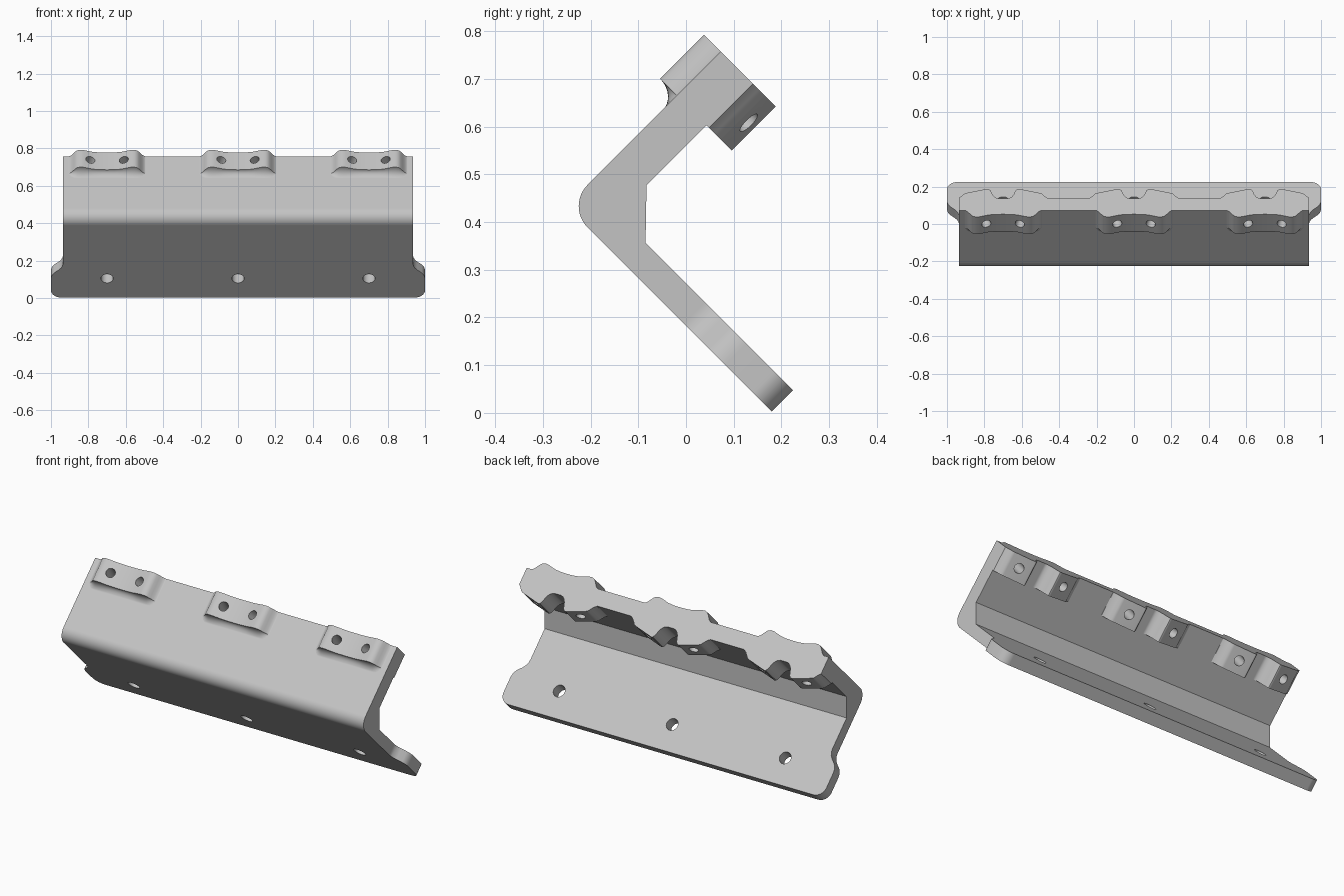
import bpy, bmesh
from math import sin, cos, pi, radians
from mathutils import Matrix, Vector

cube = bpy.data.objects.get("Cube")
if cube:
    bpy.data.objects.remove(cube, do_unlink=True)

# Local frame: the upper arm lies along Y, the lower flange hangs along Z;
# the finished part is tipped 45 degrees about X at the end.
FLANGE_OUT, FLANGE_IN, TIP = 0.129, 0.192, -0.125
ARM_OUT, ARM_IN, ARM_END = 0.484, 0.396, 0.587
PAD_START = 0.457
CENTRES = (-0.7, 0, 0.7)


def loft(bm, rings):
    """Closed skin through equal rings of points, capped at both ends."""
    rows = [[bm.verts.new(p) for p in ring] for ring in rings]
    count = len(rows[0])
    for a, b in zip(rows, rows[1:]):
        for i in range(count):
            j = (i + 1) % count
            bm.faces.new((a[i], a[j], b[j], b[i]))
    bm.faces.new(rows[0])
    bm.faces.new(rows[-1])


def prism_y(bm, outline, y0, y1):
    loft(bm, [[(x, y, z) for x, z in outline] for y in (y0, y1)])


def cylinder(bm, centre, direction, radius, depth):
    turn = Vector(direction).to_track_quat('Z', 'Y').to_matrix().to_4x4()
    bmesh.ops.create_cone(bm, cap_ends=True, segments=32, radius1=radius,
                          radius2=radius, depth=depth,
                          matrix=Matrix.Translation(centre) @ turn)


def finish(bm, name):
    bmesh.ops.recalc_face_normals(bm, faces=bm.faces)
    mesh = bpy.data.meshes.new(name)
    bm.to_mesh(mesh)
    bm.free()
    obj = bpy.data.objects.new(name, mesh)
    bpy.context.collection.objects.link(obj)
    return obj


# Bent plate, extruded sideways, with a rounded outer bend
R = 0.063
section = [(FLANGE_OUT, TIP)]
for i in range(13):
    a = pi - i * pi / 24
    section.append((FLANGE_OUT + R + R * cos(a), ARM_OUT - R + R * sin(a)))
section += [(ARM_END, ARM_OUT), (ARM_END, ARM_IN), (0.279, ARM_IN),
            (FLANGE_IN, 0.312), (FLANGE_IN, TIP)]
bm = bmesh.new()
loft(bm, [[(x, y, z) for y, z in section] for x in (-1.05, 1.05)])
bracket = finish(bm, "angle_bracket")

# Front pads: twin humps with a hollow between and a fillet below
half = [(0.21, 0), (0.2, 0.003), (0.19, 0.011), (0.18, 0.024), (0.17, 0.037),
        (0.16, 0.046), (0.145, 0.051), (0.125, 0.049), (0.1, 0.042),
        (0.075, 0.035), (0.04, 0.031)]
hump = [(-x, h) for x, h in half] + [(0, 0.03)] + half[::-1]
stations = [(PAD_START - 0.043 * (1 - sin(a)), 1 - cos(a))
            for a in (i * pi / 16 for i in range(9))] + [(ARM_END, 1)]
bm = bmesh.new()
for c in CENTRES:
    loft(bm, [[(c + x, y, ARM_OUT - 0.001 + h * g) for x, h in hump]
              + [(c + 0.21, y, 0.45), (c - 0.21, y, 0.45)] for y, g in stations])

# Rear pads: sloping seats on both sides of a round channel
seat = [(0.245, 0.42), (0.245, 0.395), (0.232, 0.387), (0.218, 0.372),
        (0.207, 0.358), (0.195, 0.352), (0.085, 0.321), (0.076, 0.323),
        (0.068, 0.332), (0.062, 0.348), (0.056, 0.366), (0.046, 0.382),
        (0.033, 0.392), (0.018, 0.397), (0.018, 0.42)]
for c in CENTRES:
    for side in (-1, 1):
        prism_y(bm, [(c + side * x, z) for x, z in seat], PAD_START, ARM_END)
pads = finish(bm, "pad_shapes")

# Cutters: shaped ends with flared ears, and all the bores
bm = bmesh.new()
ear = [(1.2, 0.9), (0.935, 0.9), (0.935, 0.135), (0.938, 0.115), (0.946, 0.098),
       (0.958, 0.084), (0.982, 0.062), (0.992, 0.048), (0.998, 0.032),
       (1.0, 0.014)]
for i in range(9):
    a = -i * pi / 16
    ear.append((0.945 + 0.055 * cos(a), TIP + 0.055 + 0.055 * sin(a)))
ear += [(0.945, -0.3), (1.2, -0.3)]
tilt = radians(15.5)
for side in (-1, 1):
    prism_y(bm, [(side * x, z) for x, z in ear], -0.1, 0.9)
for c in CENTRES:
    cylinder(bm, (c, 0.16, 0.019), (0, 1, 0), 0.033, 0.2)
    for side in (-1, 1):
        cylinder(bm, (c + side * 0.115, 0.523, 0.43),
                 (side * sin(tilt), 0, -cos(tilt)), 0.025, 0.4)
cutters = finish(bm, "cutters")

# Combine, then drop the helpers
bpy.context.view_layer.objects.active = bracket
for tool, operation in ((pads, 'UNION'), (cutters, 'DIFFERENCE')):
    mod = bracket.modifiers.new(operation.title(), 'BOOLEAN')
    mod.operation, mod.object, mod.solver = operation, tool, 'EXACT'
    bpy.ops.object.modifier_apply(modifier=mod.name)
    bpy.data.objects.remove(tool, do_unlink=True)
bracket.data.transform(Matrix.Rotation(pi / 4, 4, 'X'))

# Plain grey finish
grey = bpy.data.materials.new("light_grey")
grey.use_nodes = True
colour = (0.55, 0.55, 0.55, 1)
grey.diffuse_color = colour
grey.node_tree.nodes["Principled BSDF"].inputs["Base Color"].default_value = colour
bracket.data.materials.clear()
bracket.data.materials.append(grey)

# Smooth curves, crisp edges, flat large faces
bpy.ops.object.select_all(action='DESELECT')
bracket.select_set(True)
bpy.ops.object.shade_smooth_by_angle(angle=radians(30))
weighted = bracket.modifiers.new("Weighted normals", 'WEIGHTED_NORMAL')
weighted.keep_sharp = True
